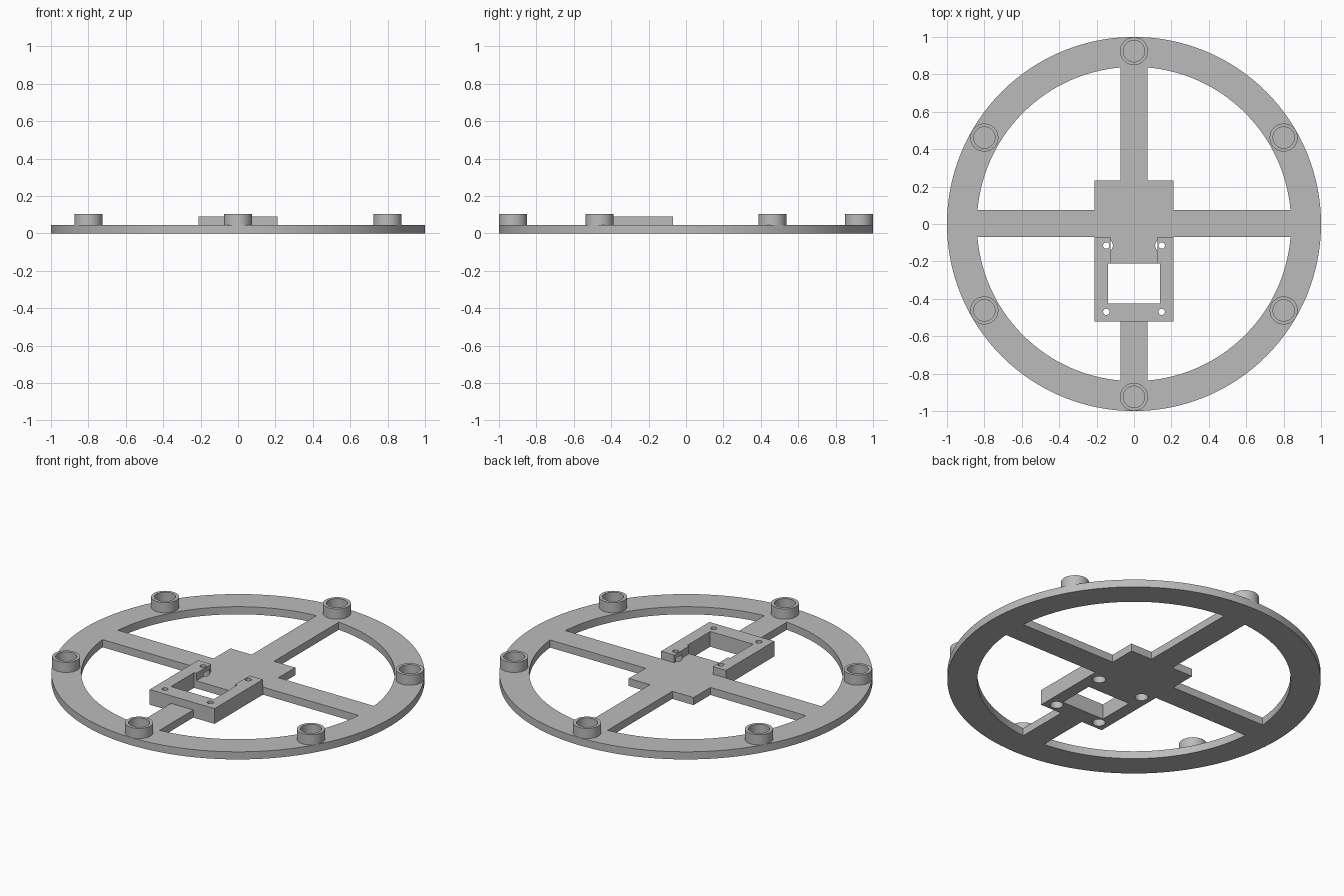
import bpy
import math

cube = bpy.data.objects.get("Cube")
if cube:
    bpy.data.objects.remove(cube, do_unlink=True)

grey = bpy.data.materials.new("plain grey")
grey.use_nodes = True
grey.diffuse_color = (0.5, 0.5, 0.5, 1)
grey.node_tree.nodes["Principled BSDF"].inputs["Base Color"].default_value = (0.5, 0.5, 0.5, 1)

PLATE = 0.045    # plate thickness
TALL = 0.09      # raised frame height
CUP_TOP = 0.105  # top of the rim cups
BELOW, ABOVE = -0.1, 0.2  # reach of through cuts


def box(name, x0, x1, y0, y1, z0, z1):
    bpy.ops.mesh.primitive_cube_add(size=1, location=((x0 + x1) / 2, (y0 + y1) / 2, (z0 + z1) / 2))
    ob = bpy.context.object
    ob.name = name
    ob.scale = (x1 - x0, y1 - y0, z1 - z0)
    bpy.ops.object.transform_apply(location=True, rotation=True, scale=True)
    ob.data.materials.append(grey)
    return ob


def cylinder(name, x, y, radius, z0, z1, sides=48):
    bpy.ops.mesh.primitive_cylinder_add(vertices=sides, radius=radius, depth=z1 - z0,
                                        location=(x, y, (z0 + z1) / 2))
    ob = bpy.context.object
    ob.name = name
    bpy.ops.object.transform_apply(location=True, rotation=True, scale=True)
    ob.data.materials.append(grey)
    return ob


def combine(target, other, operation):
    mod = target.modifiers.new(operation, 'BOOLEAN')
    mod.operation = operation
    mod.solver = 'EXACT'
    mod.object = other
    bpy.context.view_layer.objects.active = target
    bpy.ops.object.modifier_apply(modifier=mod.name)
    bpy.data.objects.remove(other, do_unlink=True)


def smooth(ob):
    bpy.ops.object.select_all(action='DESELECT')
    ob.select_set(True)
    bpy.context.view_layer.objects.active = ob
    bpy.ops.object.shade_smooth_by_angle(angle=math.radians(30))


# Rim
wheel = cylinder("wheel_frame", 0, 0, 1, 0, PLATE, 128)
combine(wheel, cylinder("rim_opening", 0, 0, 0.84, BELOW, ABOVE, 128), 'DIFFERENCE')

# Crossed spokes and centre plate
cross = box("spoke_x", -0.9, 0.9, -0.07, 0.075, 0, PLATE)
combine(cross, box("spoke_y", -0.073, 0.073, -0.9, 0.9, 0, PLATE), 'UNION')
combine(cross, box("centre_plate", -0.212, 0.212, -0.2, 0.232, 0, PLATE), 'UNION')
combine(wheel, cross, 'UNION')

# Raised bracket: open towards the centre plate
combine(wheel, box("bracket", -0.212, 0.212, -0.522, -0.07, 0, TALL), 'UNION')
combine(wheel, box("bracket_recess", -0.126, 0.126, -0.3, 0.0, PLATE, ABOVE), 'DIFFERENCE')
combine(wheel, box("bracket_window", -0.14, 0.14, -0.426, -0.21, BELOW, ABOVE), 'DIFFERENCE')

# Screw holes, counterbored from below
for x in (-0.148, 0.148):
    for y in (-0.115, -0.47):
        combine(wheel, cylinder("screw_hole", x, y, 0.017, BELOW, ABOVE, 32), 'DIFFERENCE')
        combine(wheel, cylinder("counterbore", x, y, 0.035, BELOW, 0.065, 32), 'DIFFERENCE')
smooth(wheel)

# Six cups spaced around the rim
for i in range(6):
    a = math.radians(90 + 60 * i)
    x, y = 0.924 * math.cos(a), 0.924 * math.sin(a)
    cup = cylinder(f"rim_cup_{i + 1}", x, y, 0.075, PLATE, CUP_TOP)
    combine(cup, cylinder("cup_bore", x, y, 0.057, BELOW, ABOVE), 'DIFFERENCE')
    smooth(cup)
